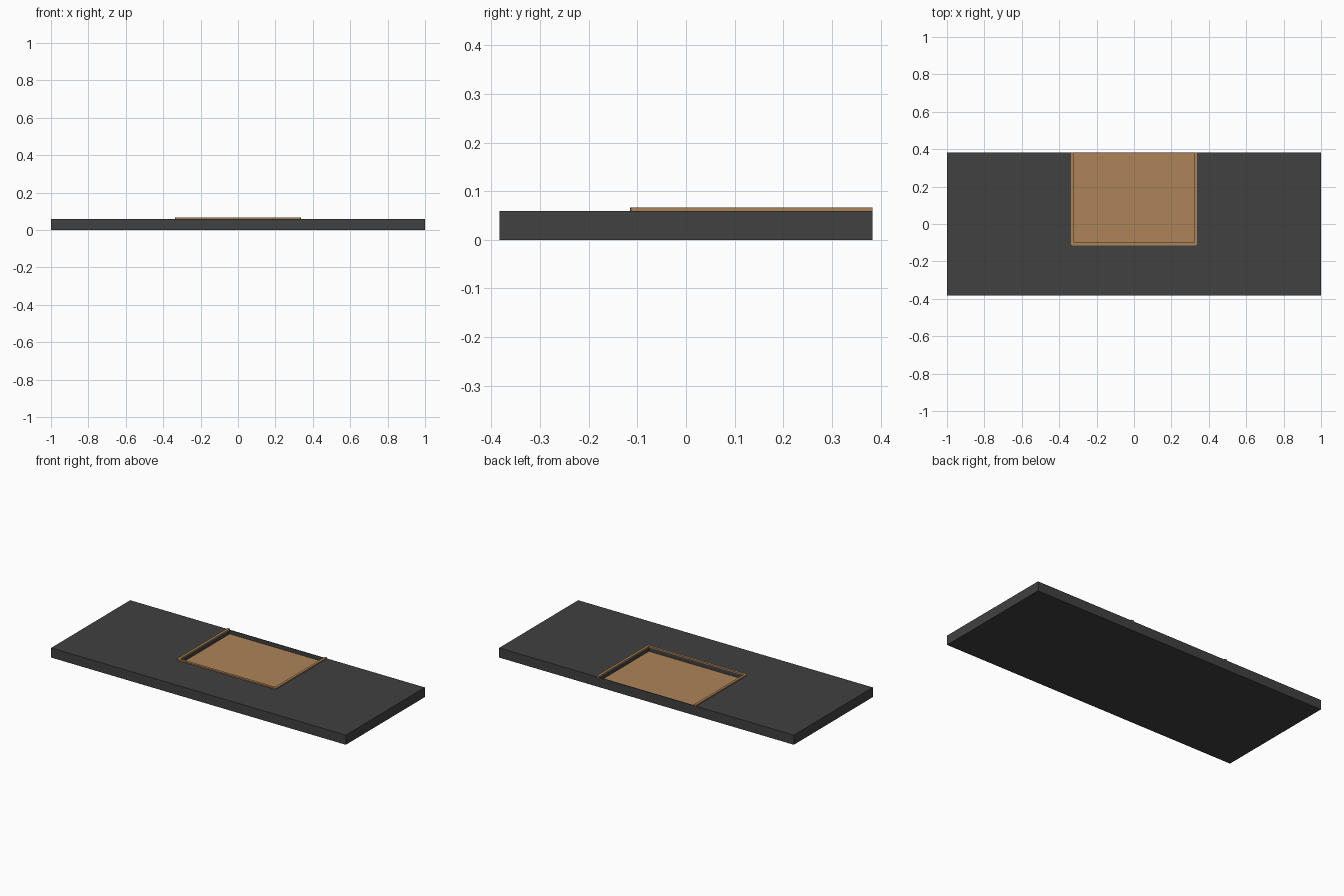
import bpy, bmesh

if "Cube" in bpy.data.objects:
    bpy.data.objects.remove(bpy.data.objects["Cube"])

def mat(name, rgb):
    m = bpy.data.materials.new(name)
    m.diffuse_color = (*rgb, 1)
    m.use_nodes = True
    m.node_tree.nodes["Principled BSDF"].inputs["Base Color"].default_value = m.diffuse_color
    return m

STONE = mat("dark stone", (0.052, 0.052, 0.052))
TAN = mat("tan", (0.42, 0.23, 0.10))

W, D, H = 1.0, 0.383, 0.059        # slab half width, half depth, height
PX, PY0, PY1 = 0.322, -0.10, 0.379  # recess outline
FLOOR = 0.035

def finish(bm, name, m):
    bmesh.ops.recalc_face_normals(bm, faces=bm.faces)
    me = bpy.data.meshes.new(name)
    bm.to_mesh(me)
    bm.free()
    ob = bpy.data.objects.new(name, me)
    bpy.context.collection.objects.link(ob)
    me.materials.append(m)
    return ob

def box(name, x0, x1, y0, y1, z0, z1, m):
    bm = bmesh.new()
    bmesh.ops.create_cube(bm, size=1)
    for v in bm.verts:
        v.co = (x1 if v.co.x > 0 else x0, y1 if v.co.y > 0 else y0, z1 if v.co.z > 0 else z0)
    return finish(bm, name, m)

# slab with a shallow tray sunk into its top, closed by a thin lip at the back
slab = box("hearth_slab", -W, W, -D, D, 0, H, STONE)
cutter = box("tray_cutter", -PX, PX, PY0, PY1, FLOOR - 0.004, 0.2, STONE)
cutter.hide_render = True
cutter.hide_viewport = True
mod = slab.modifiers.new("tray", 'BOOLEAN')
mod.object = cutter
mod.operation = 'DIFFERENCE'
mod.solver = 'EXACT'

# tan panel on the tray floor
box("tray_panel", -PX, PX, PY0, PY1, FLOOR - 0.004, FLOOR, TAN)

# U-shaped raised trim with clipped outer corners
T, C = 0.015, 0.008
ox, oy = PX + T, PY0 - T
outline = [(-ox, D), (-ox, oy + C), (-ox + C * .3, oy + C * .3), (-ox + C, oy),
           (ox - C, oy), (ox - C * .3, oy + C * .3), (ox, oy + C), (ox, D),
           (PX, D), (PX, PY0), (-PX, PY0), (-PX, D)]
bm = bmesh.new()
face = bm.faces.new([bm.verts.new((x, y, H - 0.001)) for x, y in outline])
ext = bmesh.ops.extrude_face_region(bm, geom=[face])
for v in ext["geom"]:
    if isinstance(v, bmesh.types.BMVert):
        v.co.z = 0.066
finish(bm, "tray_trim", TAN)
